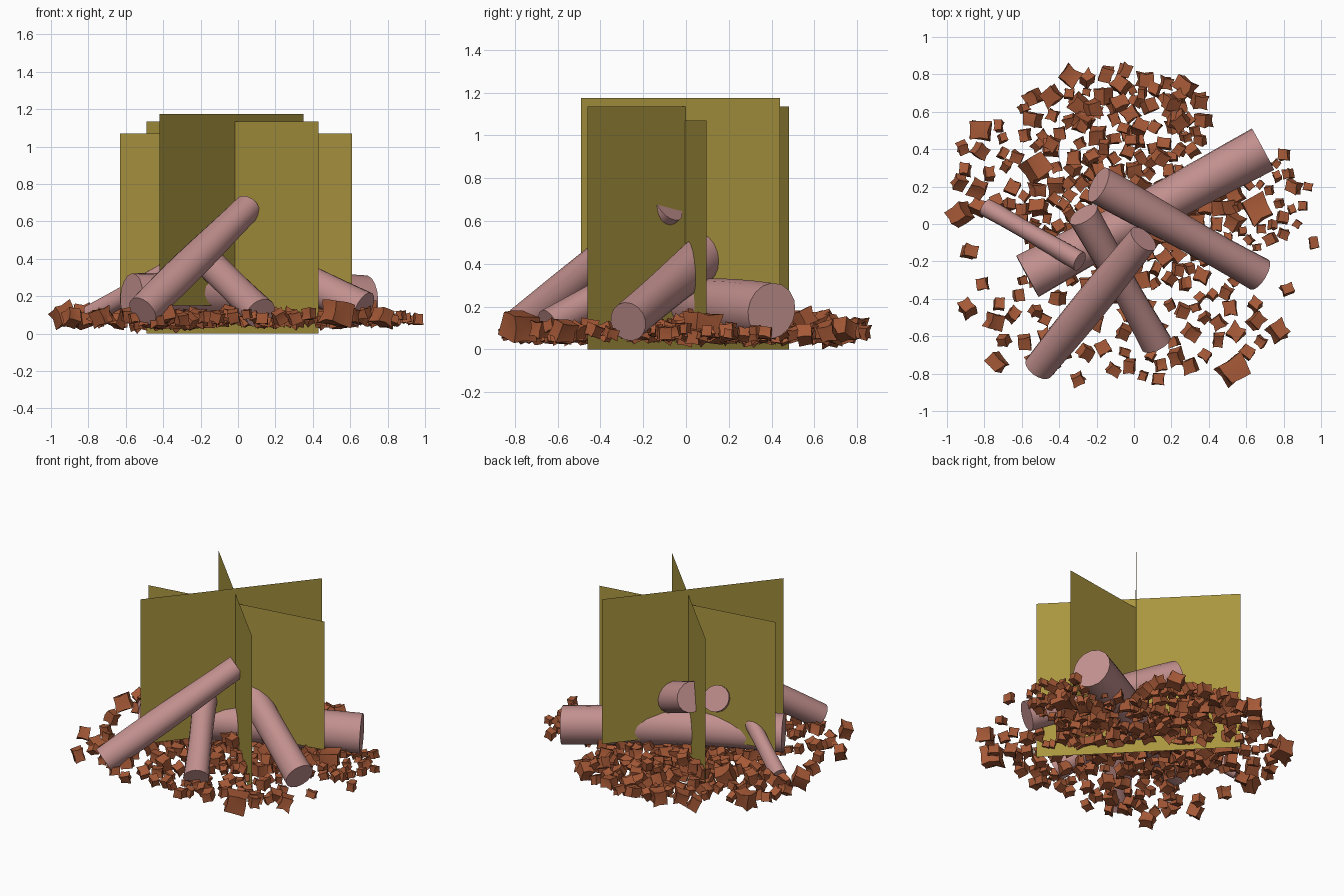
import bpy
import bmesh
import math
import random
from mathutils import Vector, Euler

random.seed(11)

default_cube = bpy.data.objects.get("Cube")
if default_cube:
    bpy.data.objects.remove(default_cube, do_unlink=True)


def make_material(name, color):
    material = bpy.data.materials.new(name)
    material.use_nodes = True
    material.diffuse_color = (*color, 1)
    shader = next(n for n in material.node_tree.nodes if n.type == "BSDF_PRINCIPLED")
    shader.inputs["Base Color"].default_value = (*color, 1)
    return material


flame_mat = make_material("olive yellow", (0.4, 0.3, 0.05))
log_mat = make_material("dusty pink wood", (0.54, 0.28, 0.27))
ember_mat = make_material("burnt orange", (0.38, 0.1, 0.038))


def finish(bm, name, material, smooth_angle=None):
    bmesh.ops.recalc_face_normals(bm, faces=bm.faces[:])
    mesh = bpy.data.meshes.new(name)
    bm.to_mesh(mesh)
    bm.free()
    mesh.materials.append(material)
    obj = bpy.data.objects.new(name, mesh)
    bpy.context.collection.objects.link(obj)
    if smooth_angle:
        bpy.ops.object.select_all(action="DESELECT")
        obj.select_set(True)
        bpy.context.view_layer.objects.active = obj
        bpy.ops.object.shade_smooth_by_angle(angle=math.radians(smooth_angle))


# Flame cards: three upright sheets crossing near the middle
def flame_card(name, start, end, bottom, top):
    bm = bmesh.new()
    corners = [(*start, bottom), (*end, bottom), (*end, top), (*start, top)]
    bm.faces.new([bm.verts.new(c) for c in corners])
    finish(bm, name, flame_mat)


flame_card("flame_card_wide", (-0.63, -0.1), (0.61, 0.095), 0.16, 1.07)
flame_card("flame_card_low", (-0.49, 0.48), (0.43, -0.46), 0, 1.135)
flame_card("flame_card_tall", (-0.42, -0.49), (0.35, 0.44), 0.15, 1.175)


# Logs: slightly bent, uneven cylinders with flat sawn ends
def log(name, start, end, radius, bend=0.0, sides=16, rings=9):
    start, end = Vector(start), Vector(end)
    axis = end - start
    turn = axis.to_track_quat("Z", "Y").to_matrix()
    phase = random.uniform(0, math.tau)
    bm = bmesh.new()
    loops = []
    for i in range(rings):
        t = i / (rings - 1)
        center = start + axis * t + Vector((0, 0, bend * math.sin(math.pi * t)))
        loop = []
        for k in range(sides):
            a = math.tau * k / sides
            r = radius * (1 + 0.05 * math.sin(2 * a + phase + 3 * t)
                          + 0.05 * math.sin(5 * t + phase))
            offset = turn @ Vector((math.cos(a) * r, math.sin(a) * r, 0))
            loop.append(bm.verts.new(center + offset))
        loops.append(loop)
    for low, high in zip(loops, loops[1:]):
        for k in range(sides):
            n = (k + 1) % sides
            bm.faces.new((low[k], low[n], high[n], high[k]))
    bm.faces.new(loops[0][::-1])
    bm.faces.new(loops[-1])
    finish(bm, name, log_mat, 40)


log("lying_log", (-0.57, -0.28, 0.2), (0.69, 0.4, 0.18), 0.122, 0.02)
log("right_leaning_log", (0.67, -0.27, 0.13), (-0.19, 0.21, 0.54), 0.097)
log("front_leaning_log", (-0.51, -0.77, 0.12), (0.05, -0.08, 0.67), 0.085)
log("middle_leaning_log", (0.12, -0.64, 0.11), (-0.27, 0.05, 0.49), 0.082)
log("thin_log", (-0.79, 0.09, 0.1), (-0.29, -0.2, 0.38), 0.052)


# Lump pattern shared by all embers: a cube with each side split in four
pattern = bmesh.new()
bmesh.ops.create_cube(pattern, size=1)
bmesh.ops.subdivide_edges(pattern, edges=pattern.edges[:], cuts=1, use_grid_fill=True)
pattern.verts.index_update()
lump_points = [v.co.copy() for v in pattern.verts]
lump_faces = [[v.index for v in f.verts] for f in pattern.faces]
pattern.free()

# Embers: small lumps with pinched sides and pointed corners
ember_bm = bmesh.new()
placed = []


def ember(x, y, size, z):
    stretch = Vector([random.uniform(0.8, 1.1) for _ in range(3)])
    spin = Euler([random.gauss(0, 0.3), random.gauss(0, 0.3),
                  random.uniform(0, math.tau)]).to_matrix()
    verts = []
    for point in lump_points:
        pinch = random.uniform(0.9, 1.05) if point.length > 0.8 else 0.88
        jitter = Vector([random.uniform(-0.07, 0.07) for _ in range(3)])
        local = (point * pinch + jitter) * size
        local = spin @ Vector([c * s for c, s in zip(local, stretch)])
        verts.append(ember_bm.verts.new(local + Vector((x, y, z))))
    for face in lump_faces:
        ember_bm.faces.new([verts[i] for i in face])
    placed.append((x, y, size))


def scatter(cx, cy, rx, ry, count, sizes, spacing):
    for _ in range(count * 12):
        if count == 0:
            break
        a, r = random.uniform(0, math.tau), math.sqrt(random.random())
        x, y = cx + rx * r * math.cos(a), cy + ry * r * math.sin(a)
        size = random.uniform(*sizes)
        if any(math.hypot(x - px, y - py) < spacing * (size + ps) / 2
               for px, py, ps in placed):
            continue
        ember(x, y, size, random.uniform(0.06, 0.11))
        count -= 1


# Larger and outlying embers
for x, y, size in [
    (-0.935, 0.05, 0.115), (-0.88, -0.15, 0.08), (-0.89, -0.45, 0.08),
    (-0.73, -0.74, 0.085), (-0.81, -0.32, 0.07), (-0.34, 0.79, 0.11),
    (-0.82, 0.5, 0.11), (-0.05, 0.82, 0.07), (0.06, 0.77, 0.08),
    (0.27, 0.74, 0.1), (0.35, 0.66, 0.08), (0.53, -0.78, 0.13),
    (0.77, -0.57, 0.09), (0.13, -0.83, 0.07), (0.3, -0.76, 0.08),
    (0.82, -0.35, 0.06), (0.96, -0.1, 0.06), (0.66, 0.08, 0.14),
    (0.85, 0.2, 0.07), (0.8, 0.37, 0.06), (0.93, 0.2, 0.05),
    (-0.52, 0.3, 0.12), (-0.3, -0.83, 0.06), (0.45, -0.62, 0.07),
]:
    ember(x, y, size, 0.05 + size * 0.45)

# Scattered beds: back, left, centre, right and front
scatter(-0.12, 0.53, 0.5, 0.29, 95, (0.05, 0.095), 0.95)
scatter(-0.7, 0.3, 0.25, 0.25, 22, (0.05, 0.09), 1.1)
scatter(0, 0.05, 0.6, 0.42, 110, (0.05, 0.09), 0.9)
scatter(0.65, 0.12, 0.26, 0.27, 32, (0.04, 0.075), 1.1)
scatter(-0.1, -0.5, 0.65, 0.32, 50, (0.045, 0.085), 1.15)
scatter(0.5, -0.55, 0.22, 0.25, 14, (0.045, 0.08), 1.2)

# Raised second layer
for _ in range(22):
    ember(random.uniform(-0.45, 0.35), random.uniform(-0.15, 0.7),
          random.uniform(0.06, 0.085), random.uniform(0.12, 0.165))

finish(ember_bm, "embers", ember_mat, 25)
